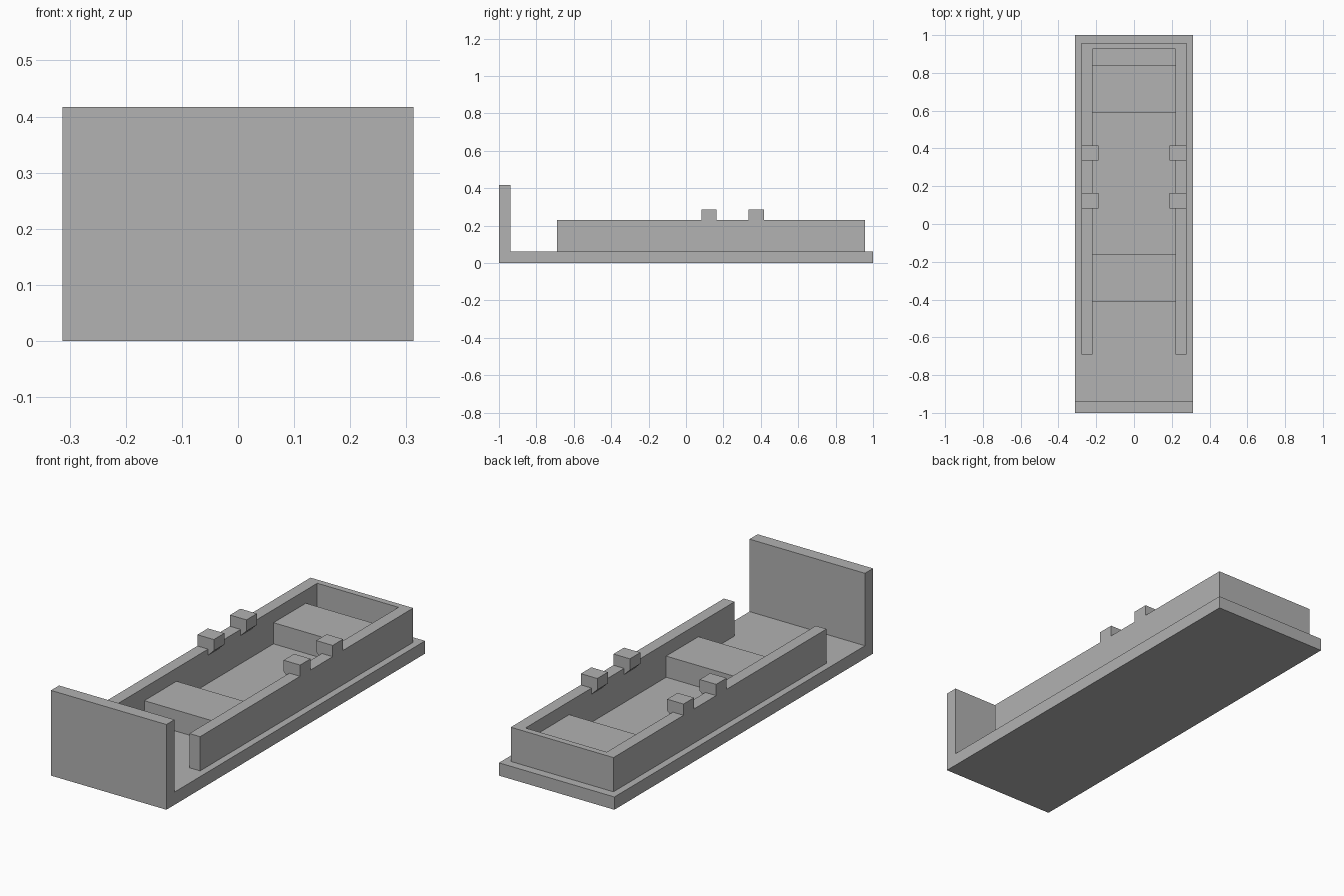
import bpy
import bmesh

if "Cube" in bpy.data.objects:
    bpy.data.objects.remove(bpy.data.objects["Cube"])

grey = bpy.data.materials.new("plain_grey")
grey.diffuse_color = (0.445, 0.445, 0.445, 1)
grey.use_nodes = True
grey.node_tree.nodes["Principled BSDF"].inputs["Base Color"].default_value = grey.diffuse_color

BASE_TOP, RAIL_TOP = 0.0625, 0.23
OUTER, INNER = 0.278, 0.22      # outer and inner faces of the side walls
FRONT, BACK = -0.69, 0.958


def prism(name, profile, axis, start, end):
    """Extrude a 2D profile along 'y' (profile in x, z) or 'z' (profile in x, y)."""
    bm = bmesh.new()
    points = [(a, start, b) if axis == 'y' else (a, b, start) for a, b in profile]
    face = bm.faces.new([bm.verts.new(p) for p in points])
    extruded = bmesh.ops.extrude_face_region(bm, geom=[face])["geom"]
    verts = [v for v in extruded if isinstance(v, bmesh.types.BMVert)]
    d = end - start
    bmesh.ops.translate(bm, verts=verts, vec=(0, d, 0) if axis == 'y' else (0, 0, d))
    bmesh.ops.recalc_face_normals(bm, faces=bm.faces)
    mesh = bpy.data.meshes.new(name)
    bm.to_mesh(mesh)
    bm.free()
    mesh.materials.append(grey)
    obj = bpy.data.objects.new(name, mesh)
    bpy.context.collection.objects.link(obj)
    return obj


def box(name, half_width, y0, y1, z0, z1):
    w = half_width
    return prism(name, [(-w, z0), (w, z0), (w, z1), (-w, z1)], 'y', y0, y1)


# Base slab with upright end panel, as one L-shaped solid
base = box("base_slab", 0.3125, -1, 1, 0, BASE_TOP)
panel = box("end_panel", 0.3125, -1, -0.9375, BASE_TOP, 0.417)

# U-shaped wall, open towards the end panel
prism("surrounding_wall", [
    (-OUTER, FRONT), (-INNER, FRONT), (-INNER, 0.927), (INNER, 0.927),
    (INNER, FRONT), (OUTER, FRONT), (OUTER, BACK), (-OUTER, BACK)],
    'z', BASE_TOP, RAIL_TOP)

# Two raised blocks between the walls
box("front_seat", INNER, -0.41, -0.161, BASE_TOP, 0.166)
box("rear_seat", INNER, 0.589, 0.839, BASE_TOP, 0.166)

# Clips on the rails, overhanging inwards with a sloped underside
for side, s in (("left", -1), ("right", 1)):
    for place, y in (("front", 0.083), ("rear", 0.335)):
        clip = [(OUTER, RAIL_TOP), (OUTER, 0.285), (0.189, 0.285),
                (0.189, RAIL_TOP), (INNER, 0.2), (INNER, RAIL_TOP)]
        prism(f"{side}_{place}_clip", [(s * x, z) for x, z in clip], 'y', y, y + 0.081)
